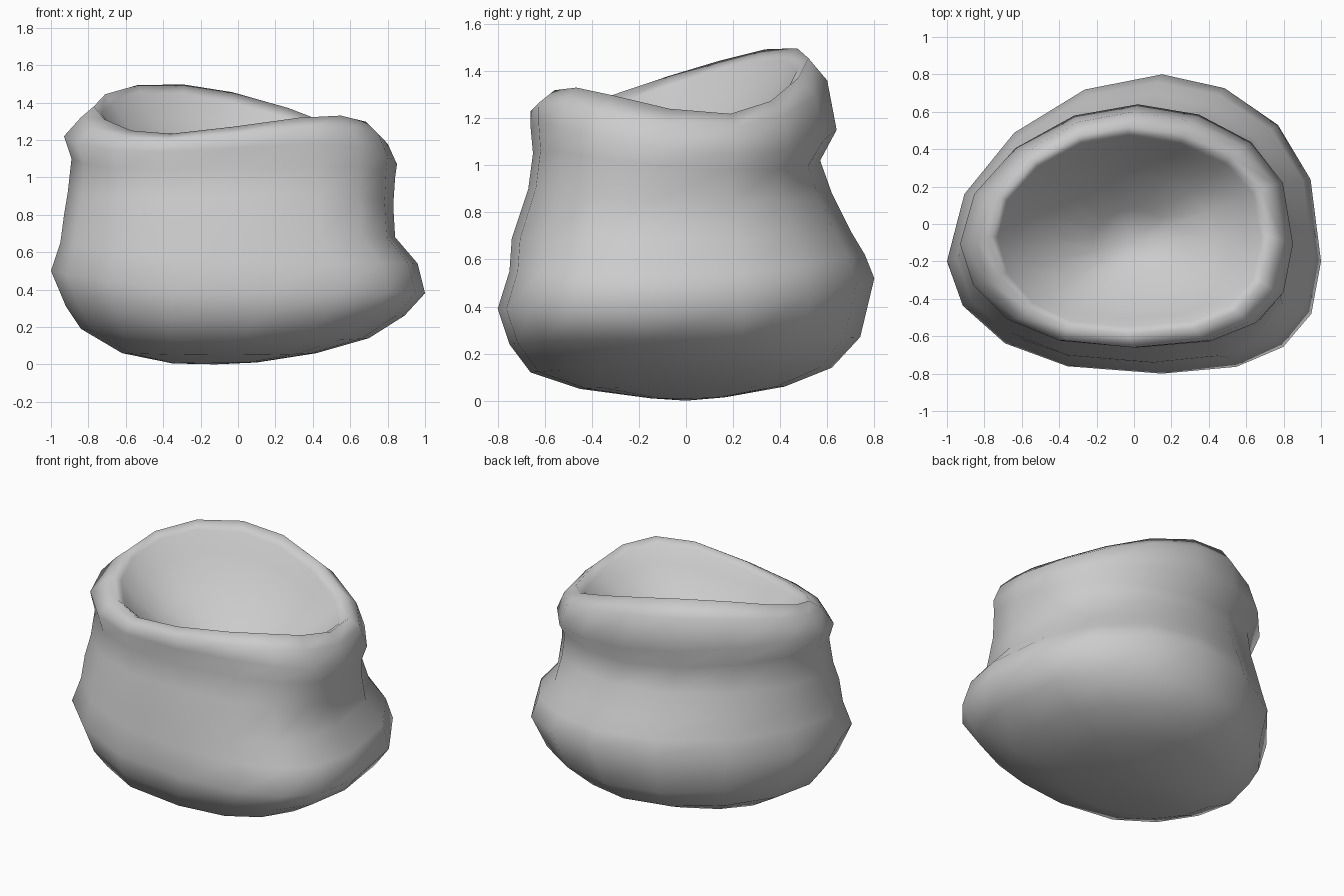
import bpy
import bmesh
from math import sin, cos, pi, copysign
from mathutils import Vector

SIDES = 16

cube = bpy.data.objects.get("Cube")
if cube:
    bpy.data.objects.remove(cube, do_unlink=True)

# One flat clay colour
clay = bpy.data.materials.new("grey clay")
clay.use_nodes = True
clay_colour = (0.6, 0.6, 0.6, 1)
clay.diffuse_color = clay_colour
clay.node_tree.nodes["Principled BSDF"].inputs["Base Color"].default_value = clay_colour

# Four wall profiles (distance along its axis, height), base to inner lip
right_profile = [(-.35, .005), (-.62, .06), (-.84, .19), (-.92, .31), (-1, .5),
                 (-.95, .65), (-.93, .8), (-.91, .92), (-.89, 1.1), (-.93, 1.22),
                 (-.84, 1.32), (-.77, 1.38), (-.73, 1.34)]
left_profile = [(.1, .01), (.42, .06), (.7, .14), (.89, .26), (1, .38),
                (.96, .54), (.84, .68), (.83, .85), (.84, 1), (.85, 1.07),
                (.8, 1.18), (.73, 1.24), (.68, 1.21)]
front_profile = [(-.15, .01), (-.45, .05), (-.66, .12), (-.75, .24), (-.8, .39),
                 (-.75, .55), (-.74, .69), (-.67, .9), (-.65, 1.05), (-.66, 1.16),
                 (-.66, 1.23), (-.59, 1.27), (-.55, 1.24)]
back_profile = [(.17, .015), (.42, .06), (.62, .14), (.74, .27), (.8, .52),
                (.76, .62), (.7, .72), (.62, .88), (.57, 1.02), (.64, 1.15),
                (.6, 1.36), (.52, 1.455), (.47, 1.4)]


def soften(value, fullness):
    """Turn a sine or cosine into its superellipse counterpart."""
    return copysign(abs(value) ** (2 / fullness), value)


def cross_section(right, left, front, back, centre, twist):
    """Closed ring through four points, fuller at the front left corner,
    with its diagonals lifted or sunk."""
    points = []
    for i in range(SIDES):
        angle = 2 * pi * i / SIDES
        c, s = cos(angle), sin(angle)
        fullness = 2.2 + .35 * cos(angle + .8)
        side = left if c > 0 else right
        end = back if s > 0 else front
        x = centre.x + soften(c, fullness) * abs(side[0] - centre.x)
        y = centre.y + soften(s, fullness) * abs(end[0] - centre.y)
        z = side[1] * c * c + end[1] * s * s - twist * sin(2 * angle)
        points.append(Vector((x, y, z)))
    return points


# Outer wall and rolled lip: the centre drifts and the twist grows with height
belly_centre, mouth_centre = Vector((.15, -.2)), Vector((-.03, -.07))
base_centre = Vector((-.1, 0))
rings = []
for level, stations in enumerate(zip(right_profile, left_profile,
                                     front_profile, back_profile)):
    if level < 4:
        centre = base_centre.lerp(belly_centre, level / 4)
    else:
        centre = belly_centre.lerp(mouth_centre, min(1, (level - 4) / 7))
    twist = .075 * max(0, min(1, (level - 6) / 5))
    rings.append(cross_section(*stations, centre, twist))

# Hollow inside: the lip runs down to a shallow funnel-shaped floor
floor = Vector((0, -.09, .84))
lip = rings[-1]
for spread, rise in ((.9, .8), (.62, .48), (.3, .17)):
    rings.append([Vector((floor.x + (p.x - floor.x) * spread,
                          floor.y + (p.y - floor.y) * spread,
                          floor.z + (p.z - floor.z) * rise)) for p in lip])

# Skin the rings and close the base and the floor with fans
bm = bmesh.new()
loops = [[bm.verts.new(p) for p in ring] for ring in rings]
for lower, upper in zip(loops, loops[1:]):
    for i in range(SIDES):
        j = (i + 1) % SIDES
        bm.faces.new((lower[i], lower[j], upper[j], upper[i]))
for loop, tip in ((loops[0], Vector((-.12, 0, 0))), (loops[-1], floor)):
    hub = bm.verts.new(tip)
    for i in range(SIDES):
        bm.faces.new((loop[i], loop[(i + 1) % SIDES], hub))
bmesh.ops.recalc_face_normals(bm, faces=bm.faces)
for face in bm.faces:
    face.smooth = True

mesh = bpy.data.meshes.new("lumpy_pot")
bm.to_mesh(mesh)
bm.free()
mesh.materials.append(clay)
pot = bpy.data.objects.new("lumpy_pot", mesh)
bpy.context.collection.objects.link(pot)
